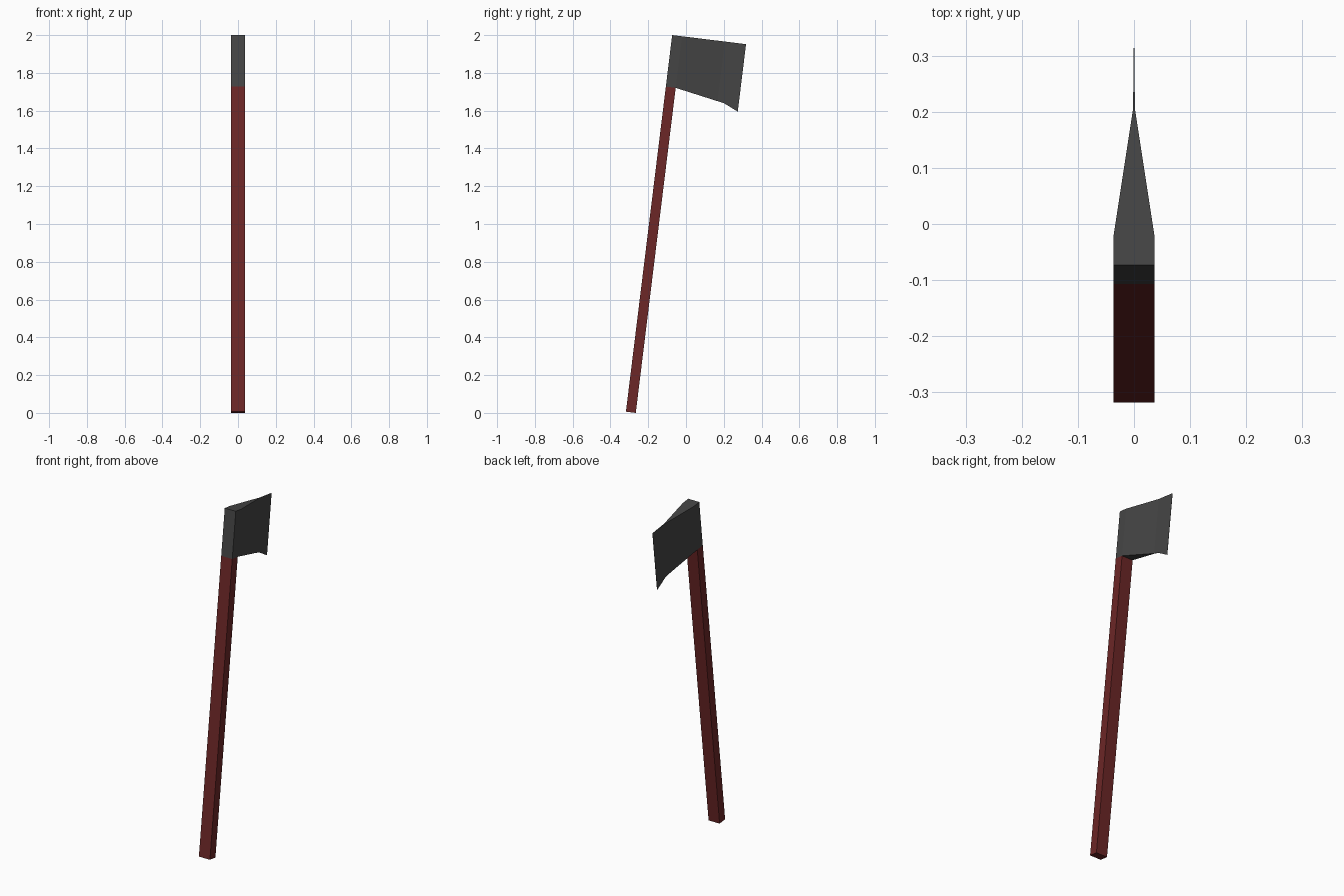
import bpy, bmesh, math

if "Cube" in bpy.data.objects:
    bpy.data.objects.remove(bpy.data.objects["Cube"])

TILT = math.radians(-7)
ORIGIN = (0, -0.318, 0.0064)   # lower back corner of the handle
TOP = 2.0087                   # tool length along the handle
HALF = 0.0365


def material(name, rgb):
    m = bpy.data.materials.new(name)
    m.diffuse_color = (*rgb, 1)
    m.use_nodes = True
    m.node_tree.nodes["Principled BSDF"].inputs["Base Color"].default_value = m.diffuse_color
    return m


def loft(name, stations, mat):
    """Skin rectangular sections given as (y, half width, bottom z, top z)."""
    bm = bmesh.new()
    rings = [[bm.verts.new(p) for p in ((-w, y, lo), (w, y, lo), (w, y, hi), (-w, y, hi))]
             for y, w, lo, hi in stations]
    for a, b in zip(rings, rings[1:]):
        for i in range(4):
            j = (i + 1) % 4
            bm.faces.new((a[i], a[j], b[j], b[i]))
    bm.faces.new(rings[0])
    bm.faces.new(rings[-1])
    bmesh.ops.recalc_face_normals(bm, faces=bm.faces)
    mesh = bpy.data.meshes.new(name)
    bm.to_mesh(mesh)
    bm.free()
    mesh.materials.append(mat)
    obj = bpy.data.objects.new(name, mesh)
    obj.location = ORIGIN
    obj.rotation_euler.x = TILT
    bpy.context.collection.objects.link(obj)
    return obj


red_wood = material("red_wood", (0.15, 0.02, 0.02))
dark_steel = material("dark_steel", (0.06, 0.06, 0.06))

# Straight square-sided handle
loft("handle", [(0, HALF, 0, TOP - 0.275), (0.0525, HALF, 0, TOP - 0.275)], red_wood)

# Axe head: block around the handle, tapering cheeks, thin flared blade
loft("axe_head", [
    (0, HALF, TOP - 0.275, TOP),
    (0.0525, HALF, TOP - 0.275, TOP),
    (0.281, 0.0016, TOP - 0.318, TOP),
    (0.315, 0.0013, TOP - 0.324, TOP),
    (0.394, 0.0004, TOP - 0.360, TOP),
], dark_steel)
